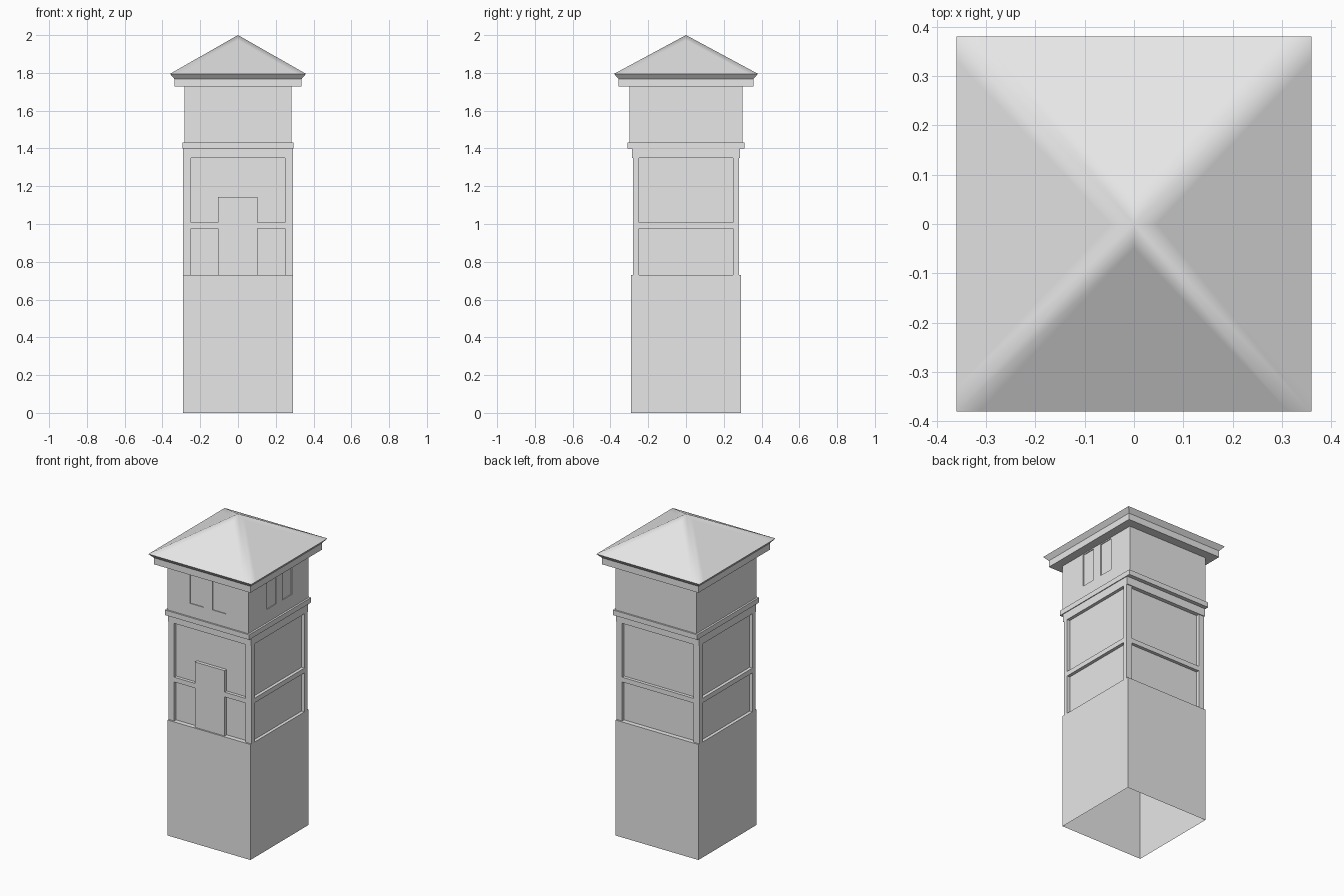
import bpy, bmesh
from math import radians
from mathutils import Vector

old = bpy.data.objects.get("Cube")
if old:
    bpy.data.objects.remove(old, do_unlink=True)

stone = bpy.data.materials.new("light_grey_stone")
stone.use_nodes = True
GREY = (0.8, 0.8, 0.8, 1)
stone.diffuse_color = GREY
stone.node_tree.nodes["Principled BSDF"].inputs["Base Color"].default_value = GREY


def finish(name, bm):
    bmesh.ops.recalc_face_normals(bm, faces=bm.faces)
    mesh = bpy.data.meshes.new(name)
    bm.to_mesh(mesh)
    bm.free()
    mesh.materials.append(stone)
    ob = bpy.data.objects.new(name, mesh)
    bpy.context.collection.objects.link(ob)
    return ob


def add_box(bm, x0, x1, y0, y1, z0, z1):
    made = bmesh.ops.create_cube(bm, size=1)["verts"]
    for v in made:
        v.co = Vector((x1 if v.co.x > 0 else x0,
                       y1 if v.co.y > 0 else y0,
                       z1 if v.co.z > 0 else z0))


def block(name, hx, hy, z0, z1):
    bm = bmesh.new()
    add_box(bm, -hx, hx, -hy, hy, z0, z1)
    return finish(name, bm)


def carve(target, boxes):
    """Cut shallow recesses, then discard the cutter."""
    bm = bmesh.new()
    for b in boxes:
        add_box(bm, *b)
    cutter = finish("recess_cutter", bm)
    cutter.hide_render = True
    mod = target.modifiers.new("recesses", "BOOLEAN")
    mod.operation, mod.solver, mod.object = "DIFFERENCE", "EXACT", cutter
    bpy.context.view_layer.objects.active = target
    bpy.ops.object.modifier_apply(modifier=mod.name)
    bpy.data.objects.remove(cutter, do_unlink=True)


# Lower shaft, open underneath
shaft = block("lower_shaft", 0.29, 0.29, 0, 0.73)
bm = bmesh.new()
bm.from_mesh(shaft.data)
bmesh.ops.delete(bm, geom=[f for f in bm.faces if f.normal.z < -0.5], context="FACES")
bm.to_mesh(shaft.data)
bm.free()

# Framed middle storey: two recessed panels on every side
HX, HY, DEPTH, EDGE = 0.29, 0.28, 0.02, 0.25
middle = block("panelled_storey", HX, HY, 0.73, 1.35)
recesses = []
for z0, z1 in ((0.70, 0.977), (1.007, 1.38)):
    for side in (-1, 1):
        xs = sorted((side * (HX - DEPTH), side * (HX + 0.1)))
        ys = sorted((side * (HY - DEPTH), side * (HY + 0.1)))
        recesses.append((*xs, -EDGE, EDGE, z0, z1))
        recesses.append((-EDGE, EDGE, *ys, z0, z1))
carve(middle, recesses)

# Front door slab, level with the frame
bm = bmesh.new()
add_box(bm, -0.105, 0.103, -HY - 0.001, -HY + DEPTH + 0.01, 0.73, 1.143)
finish("front_door", bm)

# Beam and string course
block("top_beam", 0.29, 0.285, 1.35, 1.40)
block("string_course", 0.295, 0.31, 1.40, 1.432)

# Upper room with paired windows on the front and left sides
RX, RY, INSET = 0.283, 0.30, 0.005
room = block("upper_room", RX, RY, 1.432, 1.727)
SILL, HEAD = 1.515, 1.72
windows = [(a, b, -RY - 0.1, -RY + INSET, SILL, HEAD)
           for a, b in ((-0.125, -0.03), (0.033, 0.125))]
windows += [(RX - INSET, RX + 0.1, a, b, SILL, HEAD)
            for a, b in ((-0.115, -0.025), (0.04, 0.133))]
carve(room, windows)

# Cornice
block("cornice", 0.337, 0.357, 1.727, 1.768)

# Hipped roof: flat slopes with softened hips and a splayed eave
EX, EY, EAVE, TOP = 0.36, 0.381, 1.795, 2.0
bm = bmesh.new()
apex = bm.verts.new((0, 0, TOP))
signs = ((-1, -1), (1, -1), (1, 1), (-1, 1))
corners = [bm.verts.new((sx * EX, sy * EY, EAVE)) for sx, sy in signs]
feet = [bm.verts.new((sx * 0.337, sy * 0.357, 1.768)) for sx, sy in signs]
bm.faces.new(feet)
for i in range(4):
    a, b = corners[i], corners[(i + 1) % 4]
    mid = (a.co + b.co) / 2
    tip = bm.verts.new(apex.co.lerp(mid, 0.13))
    p = bm.verts.new(a.co.lerp(mid, 0.13))
    q = bm.verts.new(b.co.lerp(mid, 0.13))
    bm.faces.new((p, q, tip))
    bm.faces.new((a, p, tip, apex))
    bm.faces.new((q, b, apex, tip))
    bm.faces.new((feet[i], feet[(i + 1) % 4], b, q, p, a))
roof = finish("roof", bm)
bpy.ops.object.select_all(action="DESELECT")
roof.select_set(True)
bpy.context.view_layer.objects.active = roof
bpy.ops.object.shade_smooth_by_angle(angle=radians(45))
# Keep the splayed eave crisp
for poly in roof.data.polygons:
    if poly.normal.z < 0:
        poly.use_smooth = False
